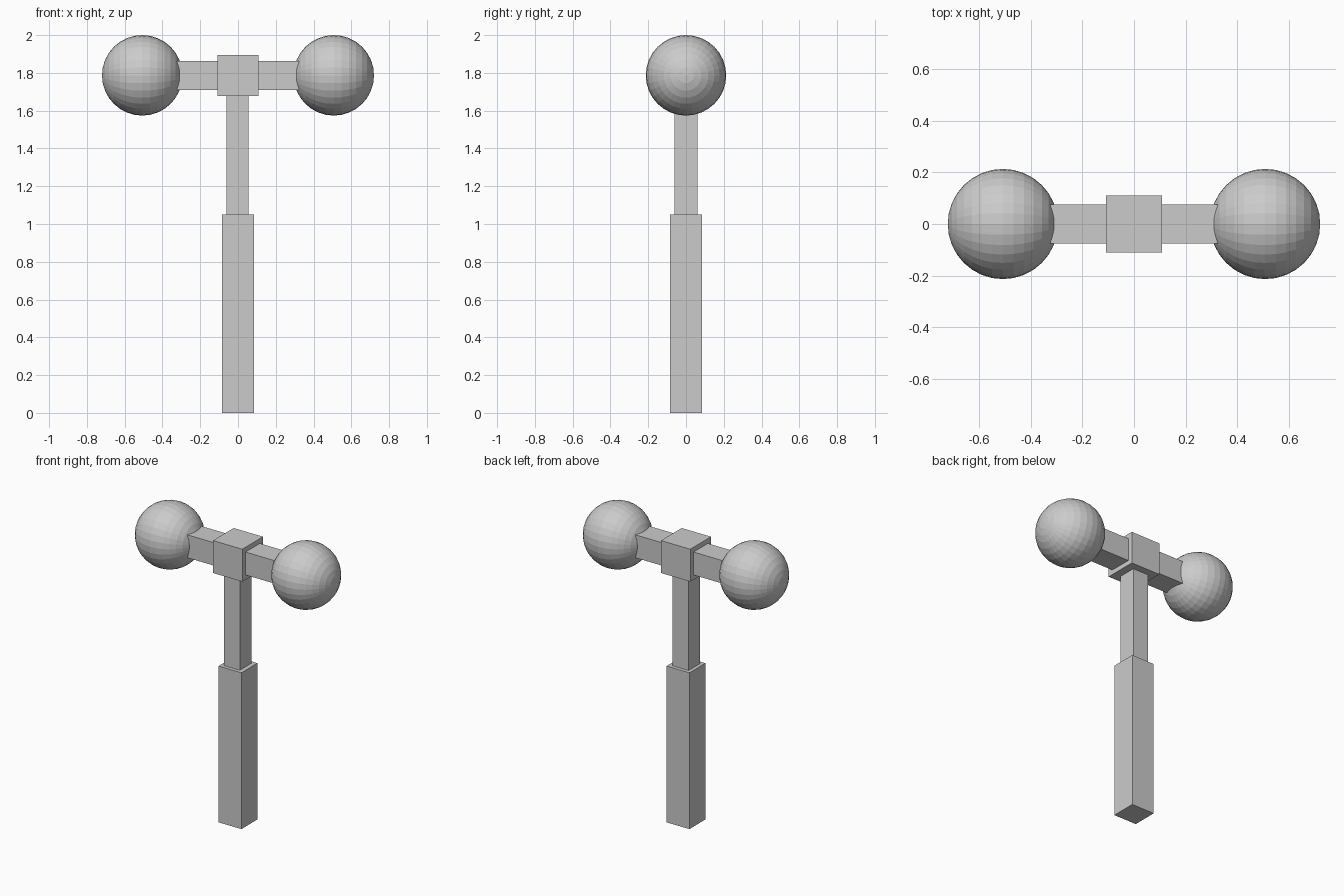
import bpy, math
from mathutils import Matrix

if "Cube" in bpy.data.objects:
    bpy.data.objects.remove(bpy.data.objects["Cube"])

grey = bpy.data.materials.new("light grey")
grey.diffuse_color = (0.6, 0.6, 0.6, 1)
grey.use_nodes = True
grey.node_tree.nodes["Principled BSDF"].inputs["Base Color"].default_value = grey.diffuse_color


def box(name, center, size):
    bpy.ops.mesh.primitive_cube_add(size=1, location=center)
    ob = bpy.context.object
    ob.name = name
    ob.data.transform(Matrix.Diagonal((*size, 1)))
    ob.data.materials.append(grey)
    return ob


def ball(name, center, radius):
    # poles point along the crossbar
    bpy.ops.mesh.primitive_uv_sphere_add(segments=32, ring_count=16,
                                         radius=radius, location=center)
    ob = bpy.context.object
    ob.name = name
    ob.data.transform(Matrix.Rotation(math.pi / 2, 4, 'Y'))
    ob.data.materials.append(grey)
    return ob


HEAD_Z = 1.787

# Handle: thick grip with a thinner shaft above
box("grip", (0, 0, 0.525), (0.17, 0.17, 1.05))
box("shaft", (-0.003, 0, 1.37), (0.118, 0.122, 0.66))

# Head: central hub, with an arm and ball on each side
box("hub", (0, 0, HEAD_Z), (0.218, 0.22, 0.218))
for side, label in ((-1, "left"), (1, "right")):
    box(label + "_arm", (side * 0.235, 0, HEAD_Z), (0.27, 0.152, 0.154))
    ball(label + "_ball", (side * 0.507, 0, HEAD_Z), 0.213)
